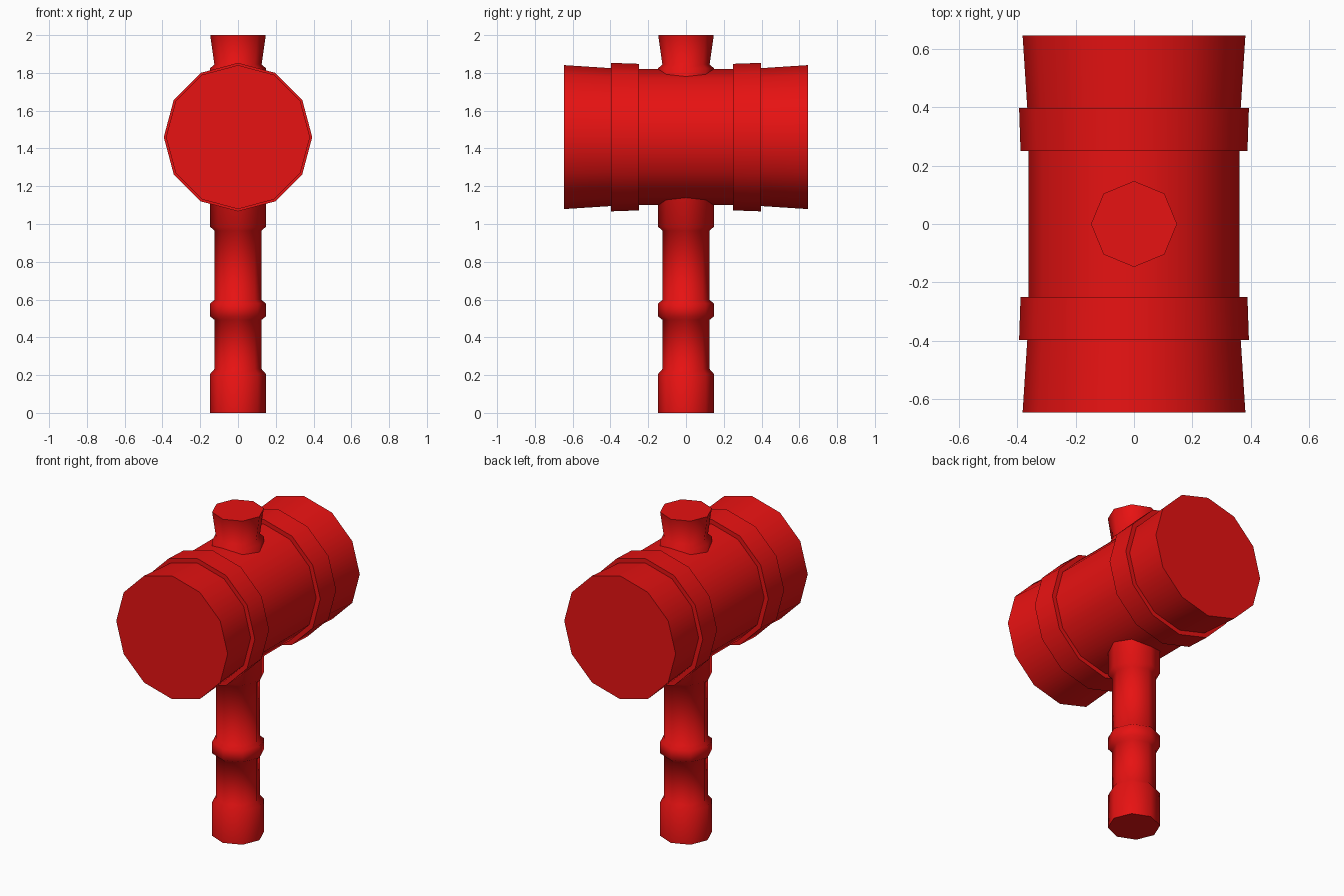
import bpy, bmesh
from math import cos, sin, pi, radians
from mathutils import Matrix

if "Cube" in bpy.data.objects:
    bpy.data.objects.remove(bpy.data.objects["Cube"])

red = bpy.data.materials.new("red")
red.diffuse_color = (0.8, 0.006, 0.006, 1)
red.use_nodes = True
red.node_tree.nodes["Principled BSDF"].inputs["Base Color"].default_value = red.diffuse_color


def lathe(name, profile, sides, matrix):
    """Closed solid turned around z from (radius, height) points."""
    bm = bmesh.new()
    rings = [[bm.verts.new((r * cos(2 * pi * i / sides), r * sin(2 * pi * i / sides), z))
              for i in range(sides)] for r, z in profile]
    for low, high in zip(rings, rings[1:]):
        for i in range(sides):
            j = (i + 1) % sides
            bm.faces.new((low[i], low[j], high[j], high[i]))
    bm.faces.new(rings[0][::-1])
    bm.faces.new(rings[-1])
    bm.transform(matrix)
    bmesh.ops.recalc_face_normals(bm, faces=bm.faces)
    mesh = bpy.data.meshes.new(name)
    bm.to_mesh(mesh)
    bm.free()
    mesh.materials.append(red)
    obj = bpy.data.objects.new(name, mesh)
    bpy.context.collection.objects.link(obj)
    bpy.ops.object.select_all(action='DESELECT')
    obj.select_set(True)
    bpy.context.view_layer.objects.active = obj
    bpy.ops.object.shade_smooth_by_angle(angle=radians(60))
    return obj


# Handle: octagonal shaft with pommel, grip ring, collar and flared top
lathe("handle", [(0.147, 0), (0.147, 0.207), (0.125, 0.232),
                 (0.125, 0.493), (0.147, 0.51), (0.147, 0.58), (0.125, 0.598),
                 (0.125, 0.965), (0.147, 0.985), (0.147, 1.825), (0.125, 1.845),
                 (0.147, 2.0)], 8, Matrix.Identity(4))

# Head: twelve-sided barrel along y with two raised bands and flared ends
half = [(0.36, 0.25), (0.388, 0.25), (0.393, 0.397), (0.365, 0.397), (0.381, 0.645)]
profile = [(r, -z) for r, z in reversed(half)] + half
lathe("head", profile, 12,
      Matrix.Translation((0, 0, 1.46)) @ Matrix.Rotation(radians(90), 4, 'X'))
